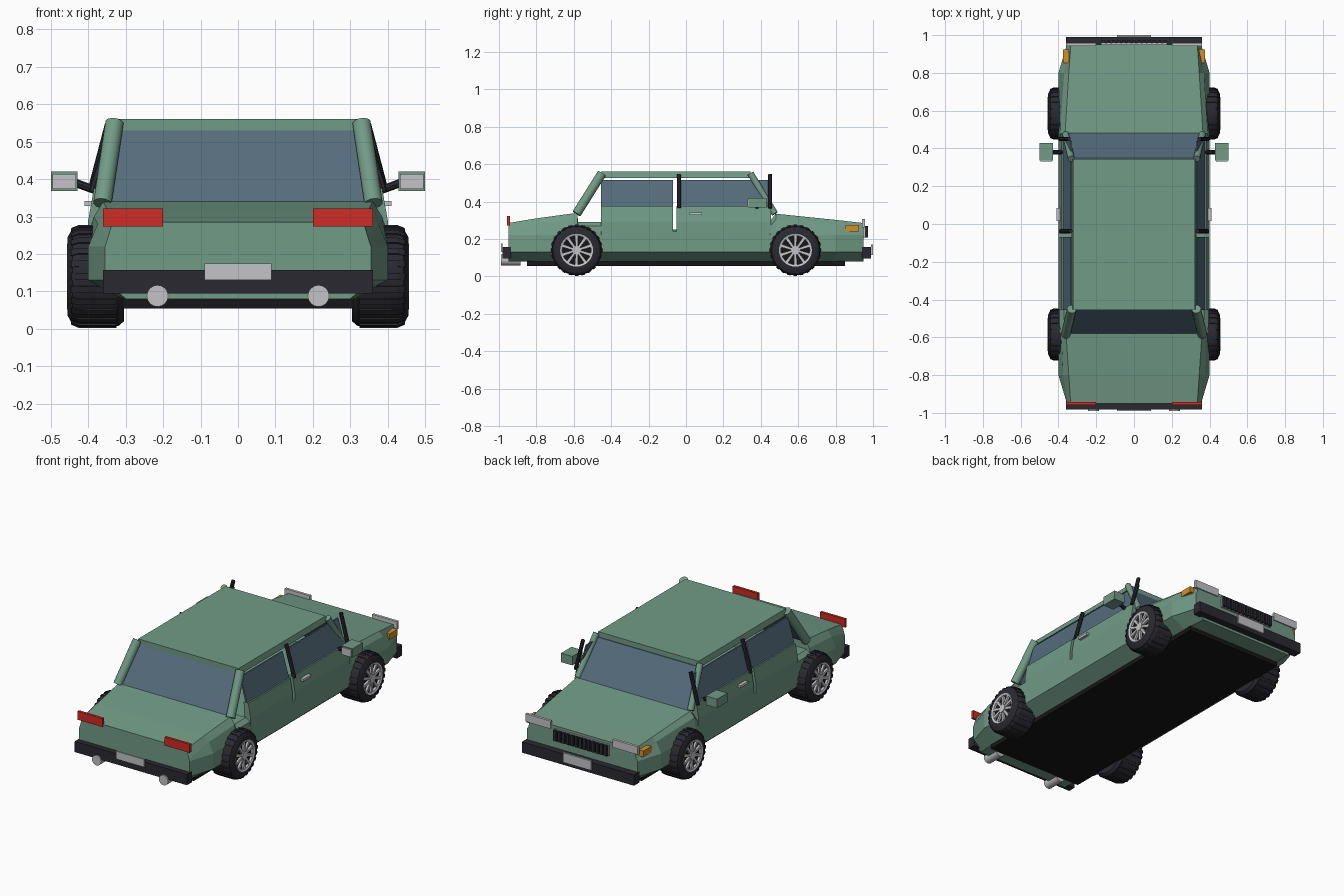
import bpy, bmesh, math
from mathutils import Vector, Matrix

cube = bpy.data.objects.get("Cube")
if cube:
    bpy.data.objects.remove(cube)


def material(name, r, g, b):
    m = bpy.data.materials.new(name)
    m.use_nodes = True
    m.diffuse_color = (r, g, b, 1)
    m.node_tree.nodes["Principled BSDF"].inputs["Base Color"].default_value = (r, g, b, 1)
    return m


GREEN = material("sage_green_paint", .165, .325, .24)
GLASS = material("blue_grey_glass", .09, .15, .2)
DARK = material("dark_rubber", .022, .022, .03)
BLACK = material("black_underside", .008, .008, .009)
CHROME = material("light_grey_metal", .55, .55, .58)
RED = material("red_lamp", .62, .025, .018)
AMBER = material("amber_lamp", .65, .28, .02)
SIDES = (("left", 1), ("right", -1))


def finish(name, bm, mat, smooth=False):
    bmesh.ops.recalc_face_normals(bm, faces=bm.faces)
    me = bpy.data.meshes.new(name)
    bm.to_mesh(me)
    bm.free()
    me.materials.append(mat)
    ob = bpy.data.objects.new(name, me)
    bpy.context.collection.objects.link(ob)
    if smooth:
        bpy.ops.object.select_all(action='DESELECT')
        ob.select_set(True)
        bpy.context.view_layer.objects.active = ob
        bpy.ops.object.shade_smooth_by_angle(angle=math.radians(35))
    return ob


def loft(name, rings, mat, closed=False, smooth=False):
    """Skin a list of point rings; cap the ends unless the loop is closed."""
    bm = bmesh.new()
    vs = [[bm.verts.new(p) for p in r] for r in rings]
    n = len(vs[0])
    pairs = list(zip(vs, vs[1:])) + ([(vs[-1], vs[0])] if closed else [])
    for a, b in pairs:
        for i in range(n):
            j = (i + 1) % n
            bm.faces.new((a[i], a[j], b[j], b[i]))
    if not closed:
        bm.faces.new(vs[0])
        bm.faces.new(vs[-1])
    return finish(name, bm, mat, smooth)


def box(name, x, y, z, mat):
    rings = [[(x[0], v, z[0]), (x[1], v, z[0]), (x[1], v, z[1]), (x[0], v, z[1])] for v in y]
    return loft(name, rings, mat)


def box_pair(name, x, y, z, mat):
    for side, s in SIDES:
        box(f"{side}_{name}", (s * x[0], s * x[1]), y, z, mat)


def prism_pair(name, profile, y, mat):
    for side, s in SIDES:
        loft(f"{side}_{name}", [[(s * a, v, b) for a, b in profile] for v in y], mat)


def rod(name, a, b, r, mat, sides=12, r2=None):
    a, b = Vector(a), Vector(b)
    bm = bmesh.new()
    bmesh.ops.create_cone(bm, cap_ends=True, segments=sides, radius1=r,
                          radius2=r2 or r, depth=(b - a).length)
    turn = (b - a).to_track_quat('Z', 'Y').to_matrix().to_4x4()
    bmesh.ops.transform(bm, matrix=Matrix.Translation((a + b) / 2) @ turn, verts=bm.verts)
    return finish(name, bm, mat, True)


def rod_pair(name, a, b, r, mat, **kw):
    for side, s in SIDES:
        rod(f"{side}_{name}", (s * a[0], *a[1:]), (s * b[0], *b[1:]), r, mat, **kw)


# Lower body: sections of (y, floor half width, side, shoulder, shoulder z, top half width, top z)
def section(y, wf, w, ws, zs, wt, zt):
    half = [(wf, .08), (w, .13), (w, min(.22, zs - .01)), (ws, zs), (wt, zt)]
    return [(x, y, z) for x, z in half] + [(-x, y, z) for x, z in reversed(half)]


loft("body", [section(*s) for s in (
    (-.95, .30, .355, .35, .235, .335, .285),
    (-.80, .31, .40, .375, .28, .345, .31),
    (-.58, .31, .40, .385, .30, .36, .34),
    (-.578, .31, .40, .395, .27, .37, .29),
    (-.455, .31, .40, .395, .27, .37, .29),
    (-.453, .31, .40, .40, .24, .37, .25),
    (.45, .31, .40, .40, .24, .37, .25),
    (.452, .31, .40, .395, .27, .37, .30),
    (.48, .31, .40, .39, .305, .365, .335),
    (.80, .31, .40, .37, .28, .345, .302),
    (.95, .30, .355, .345, .235, .335, .285))], GREEN)
box("underside", (-.31, .31), (-.85, .85), (.055, .085), BLACK)

# Doors, with an open slit between them
door = [(.36, .23), (.40, .23), (.40, .29), (.385, .375), (.355, .375)]
prism_pair("rear_door", door, (-.455, -.07), GREEN)
prism_pair("front_door", door, (-.05, .455), GREEN)
box_pair("door_handle", (.39, .41), (.015, .085), (.328, .342), CHROME)

# Side windows leaning in towards the roof
pane = [(.378, .37), (.336, .516), (.328, .516), (.368, .37)]
prism_pair("rear_window", pane, (-.455, -.07), GLASS)
prism_pair("front_window", pane, (-.03, .44), GLASS)

# Roof and screens
loft("roof", [[(s * w, y, z) for s, w, z in
               ((1, .33, .527), (1, .322, .56), (-1, .322, .56), (-1, .33, .527))]
              for y in (-.455, .345)], GREEN)


def screen(name, y_low, y_high, z_low):
    t = .008 if y_low > 0 else -.008
    loft(name, [[(-.355, y_low + d, z_low), (.355, y_low + d, z_low),
                 (.325, y_high + d, .53), (-.325, y_high + d, .53)] for d in (0, -t)], GLASS)


screen("rear_screen", -.58, -.455, .335)
screen("windscreen", .485, .35, .33)

# Pillars
rod_pair("rear_pillar", (.362, -.585, .335), (.33, -.45, .55), .025, GREEN)
rod_pair("front_pillar", (.362, .475, .335), (.332, .345, .55), .018, GREEN)
rod_pair("centre_post", (.388, -.038, .365), (.336, -.038, .545), .011, DARK, sides=8)
rod_pair("quarter_post", (.392, .45, .365), (.345, .45, .545), .011, DARK, sides=8)

# Door mirrors
rod_pair("mirror_arm", (.38, .38, .37), (.44, .38, .392), .011, DARK, sides=8)
box_pair("mirror_housing", (.428, .5), (.335, .43), (.368, .42), GREEN)
box_pair("mirror_glass", (.433, .495), (.33, .336), (.374, .414), CHROME)

# Bumpers and number plates
box("rear_bumper", (-.36, .36), (-.982, -.935), (.095, .157), DARK)
box("front_bumper", (-.36, .36), (.94, .99), (.095, .157), DARK)
box("rear_plate", (-.09, .09), (-.99, -.981), (.13, .175), CHROME)
box("front_plate", (-.09, .09), (.989, 1.0), (.115, .17), CHROME)

# Lamps and exhausts
box_pair("tail_lamp", (.2, .36), (-.957, -.942), (.273, .322), RED)
box_pair("head_lamp", (.2, .36), (.942, .957), (.262, .308), CHROME)
box_pair("indicator", (.345, .375), (.853, .925), (.24, .275), AMBER)
rod_pair("exhaust", (.215, -.99, .088), (.215, -.885, .088), .029, CHROME, sides=16)

# Grille with upright slats
box("grille_back", (-.175, .175), (.945, .958), (.205, .27), CHROME)
for i in range(13):
    x = -.162 + i * .027
    box(f"grille_slat_{i + 1}", (x - .009, x + .009), (.957, .972), (.207, .268), DARK)


# Wheels: tyre, rim ring, hub and ten spokes on the outer face
def wheel(name, s, y):
    c = Vector((0, y, .14))

    def at(x, r, a):
        return c + Vector((s * x, r * math.cos(a), r * math.sin(a)))

    def lathe(part, profile, mat, n=32):
        rings = [[at(x, r, math.tau * k / n) for x, r in profile] for k in range(n)]
        loft(f"{name}_{part}", rings, mat, closed=True, smooth=True)

    lathe("tyre", [(.305, .08), (.305, .12), (.32, .133), (.425, .134), (.442, .128),
                   (.455, .105), (.455, .086), (.44, .08)], DARK)
    lathe("rim", [(.435, .077), (.435, .088), (.457, .088), (.453, .077)], CHROME)
    rod(f"{name}_disc", at(.31, 0, 0), at(.44, 0, 0), .084, BLACK, sides=32)
    rod(f"{name}_hub", at(.435, 0, 0), at(.456, 0, 0), .024, CHROME, sides=16)
    for k in range(10):
        a = math.tau * (k + .5) / 10
        d = Vector((0, -math.sin(a), math.cos(a)))
        loft(f"{name}_spoke_{k + 1}",
             [[at(x, r, a) + d * e for x, e in
               ((.438, -w), (.452, -w), (.452, w), (.438, w))]
              for r, w in ((.015, .006), (.082, .0085))], CHROME)
    for k in range(24):
        a = math.tau * k / 24
        d = Vector((0, -math.sin(a), math.cos(a))) * .009
        loft(f"{name}_tread_{k + 1}",
             [[at(x, r, a) + e for x, r in ((.325, .12), (.325, .1375), (.425, .1375),
                                            (.446, .129), (.44, .12))] for e in (-d, d)], DARK)


for side, s in SIDES:
    wheel(f"rear_{side}_wheel", s, -.585)
    wheel(f"front_{side}_wheel", s, .585)
